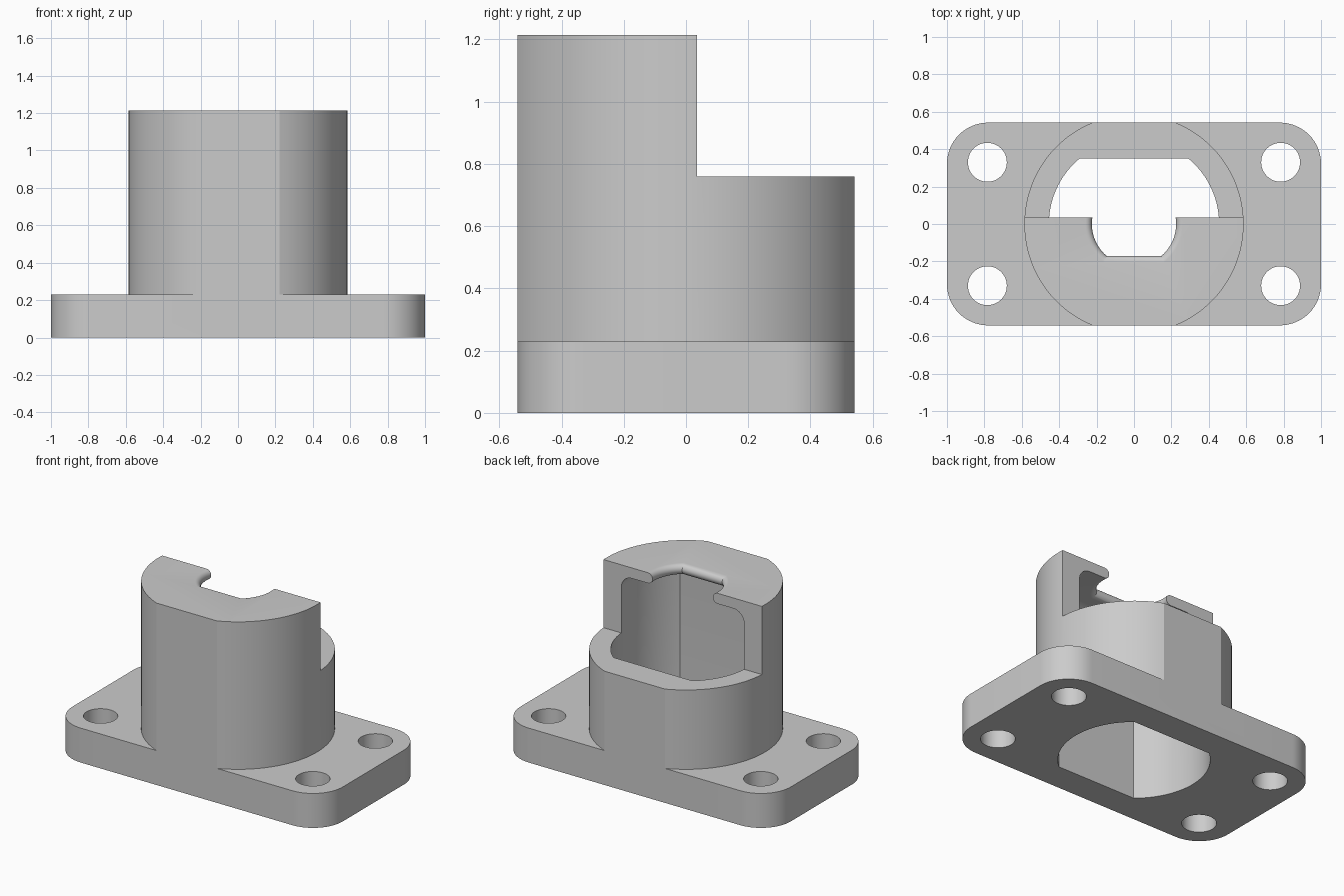
import bpy, bmesh
from math import sin, cos, asin, pi, radians

if "Cube" in bpy.data.objects:
    bpy.data.objects.remove(bpy.data.objects["Cube"], do_unlink=True)

HALF_DEPTH = 0.542
PLATE_TOP = 0.23
STEP_Z = 0.76
STEP_Y = 0.035
TOP = 1.215

grey = bpy.data.materials.new("plain grey")
grey.use_nodes = True
colour = (0.6, 0.6, 0.6, 1)
grey.diffuse_color = colour
grey.node_tree.nodes["Principled BSDF"].inputs["Base Color"].default_value = colour


def arc(cx, cy, r, start, end, steps):
    span = end - start
    return [(cx + r * cos(start + span * i / steps),
             cy + r * sin(start + span * i / steps)) for i in range(steps + 1)]


def clipped_circle(r, flat):
    """Circle cut off flat at front and back."""
    a = asin(flat / r)
    return arc(0, 0, r, -a, a, 40) + arc(0, 0, r, pi - a, pi + a, 40)


def rounded_rectangle(hx, hy, r):
    points = []
    for i, (sx, sy) in enumerate([(1, 1), (-1, 1), (-1, -1), (1, -1)]):
        points += arc(sx * (hx - r), sy * (hy - r), r, i * pi / 2, (i + 1) * pi / 2, 16)
    return points


def loft(name, layers):
    """Closed solid through a stack of (outline, z) layers."""
    bm = bmesh.new()
    rings = [[bm.verts.new((x, y, z)) for x, y in outline] for outline, z in layers]
    count = len(rings[0])
    for low, high in zip(rings, rings[1:]):
        for i in range(count):
            j = (i + 1) % count
            bm.faces.new((low[i], low[j], high[j], high[i]))
    bm.faces.new(rings[0][::-1])
    bm.faces.new(rings[-1])
    bmesh.ops.recalc_face_normals(bm, faces=bm.faces)
    mesh = bpy.data.meshes.new(name)
    bm.to_mesh(mesh)
    bm.free()
    mesh.materials.append(grey)
    obj = bpy.data.objects.new(name, mesh)
    bpy.context.collection.objects.link(obj)
    return obj


def combine(target, other, operation):
    other.hide_render = True
    mod = target.modifiers.new(operation.lower(), "BOOLEAN")
    mod.operation = operation
    mod.solver = "EXACT"
    mod.object = other
    bpy.context.view_layer.objects.active = target
    bpy.ops.object.modifier_apply(modifier=mod.name)
    bpy.data.objects.remove(other, do_unlink=True)


# Base flange with rounded corners, joined to the tower
plate = rounded_rectangle(1, HALF_DEPTH, 0.22)
body = loft("flanged_housing", [(plate, 0), (plate, PLATE_TOP)])
tower = clipped_circle(0.586, HALF_DEPTH)
combine(body, loft("tower", [(tower, 0.1), (tower, TOP)]), "UNION")

# Lower rear half of the tower
step = [(-0.8, STEP_Y), (0.8, STEP_Y), (0.8, 0.8), (-0.8, 0.8)]
combine(body, loft("step_cutter", [(step, STEP_Z), (step, 1.5)]), "DIFFERENCE")

# Cavity with a filleted ceiling and a round-nosed lip at the top opening
lip = 0.035
fillet = 0.08
ceiling = TOP - 2 * lip
layers = [(clipped_circle(0.455, 0.35), -0.1)]
for i in range(9):
    t = i / 8 * pi / 2
    inset = fillet * (1 - cos(t))
    layers.append((clipped_circle(0.455 - inset, 0.35 - inset),
                   ceiling - fillet + fillet * sin(t)))
for i in range(13):
    t = -pi / 2 + i / 12 * pi
    out = lip * (1 - cos(t))
    layers.append((clipped_circle(0.225 + out, 0.17 + out), TOP - lip + lip * sin(t)))
layers.append((clipped_circle(0.225 + lip, 0.17 + lip), 1.4))
combine(body, loft("cavity_cutter", layers), "DIFFERENCE")

# Four bolt holes
for sx in (-1, 1):
    for sy in (-1, 1):
        hole = arc(sx * 0.784, sy * 0.33, 0.104, 0, 2 * pi, 48)[:-1]
        combine(body, loft("hole_cutter", [(hole, -0.1), (hole, 0.4)]), "DIFFERENCE")

# Smooth curved walls, crisp edges
bpy.ops.object.select_all(action="DESELECT")
body.select_set(True)
bpy.context.view_layer.objects.active = body
bpy.ops.object.shade_smooth_by_angle(angle=radians(20))
